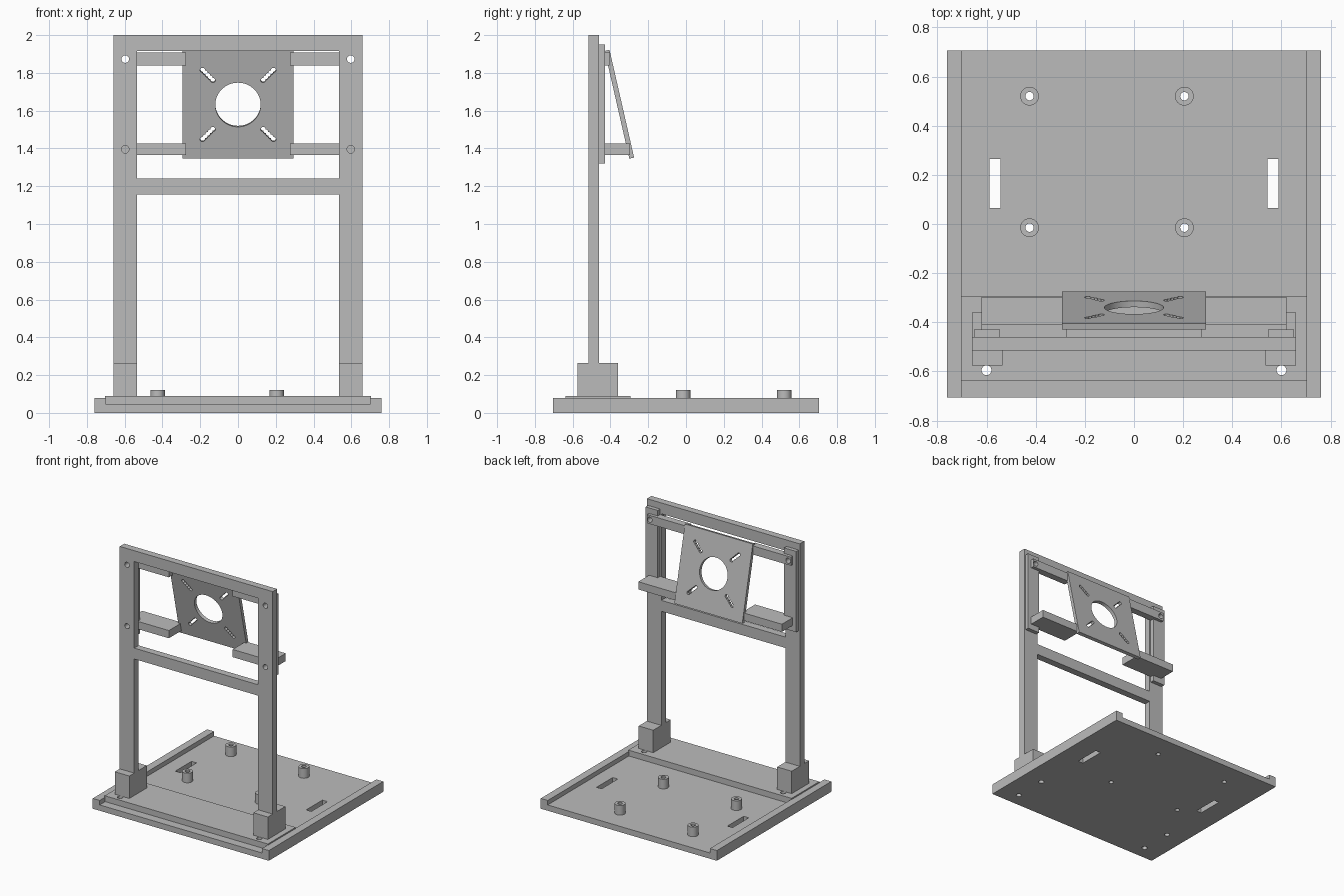
import bpy, bmesh, math
from mathutils import Matrix, Vector

cube = bpy.data.objects.get("Cube")
if cube:
    bpy.data.objects.remove(cube, do_unlink=True)

grey = bpy.data.materials.new("plain grey")
grey.use_nodes = True
grey.diffuse_color = (0.5, 0.5, 0.5, 1)
grey.node_tree.nodes["Principled BSDF"].inputs["Base Color"].default_value = (0.5, 0.5, 0.5, 1)


def finish(name, bm):
    me = bpy.data.meshes.new(name)
    bm.to_mesh(me)
    bm.free()
    me.materials.append(grey)
    ob = bpy.data.objects.new(name, me)
    bpy.context.collection.objects.link(ob)
    return ob


def box(name, x, y, z):
    """Box from (min, max) pairs."""
    bm = bmesh.new()
    size = Matrix.Diagonal((x[1] - x[0], y[1] - y[0], z[1] - z[0], 1))
    mid = Matrix.Translation([(a + b) / 2 for a, b in (x, y, z)])
    bmesh.ops.create_cube(bm, size=1, matrix=mid @ size)
    return finish(name, bm)


def cylinder(name, centre, radius, depth, axis="Z", sides=32):
    bm = bmesh.new()
    turn = Matrix.Rotation(math.pi / 2, 4, "X") if axis == "Y" else Matrix()
    bmesh.ops.create_cone(bm, cap_ends=True, segments=sides, radius1=radius, radius2=radius,
                          depth=depth, matrix=Matrix.Translation(centre) @ turn)
    return finish(name, bm)


def cut(target, cutter):
    """Subtract the cutter, then remove it."""
    cutter.hide_render = True
    mod = target.modifiers.new("cut", "BOOLEAN")
    mod.operation, mod.solver, mod.object = "DIFFERENCE", "EXACT", cutter
    bpy.context.view_layer.objects.active = target
    bpy.ops.object.modifier_apply(modifier=mod.name)
    bpy.data.objects.remove(cutter, do_unlink=True)


def smooth(ob):
    bpy.ops.object.select_all(action="DESELECT")
    ob.select_set(True)
    bpy.context.view_layer.objects.active = ob
    bpy.ops.object.shade_smooth_by_angle(angle=math.radians(30))


SIDES = (("right", -1), ("left", 1))


def span(s, a, b):
    return tuple(sorted((s * a, s * b)))


# Base tray with raised side rails
FLOOR = 0.045
base = box("base_tray", (-0.76, 0.76), (-0.705, 0.705), (0, 0.08))
cut(base, box("channel", (-0.70, 0.70), (-1, 1), (FLOOR, 0.2)))
for _, s in SIDES:
    cut(base, box("strap_slot", span(s, 0.543, 0.587), (0.065, 0.265), (-0.1, 0.2)))

# Inlay plate under the uprights
inlay = box("inlay_plate", (-0.704, 0.704), (-0.637, -0.295), (FLOOR, 0.09))
for _, s in SIDES:
    for y in (-0.595, -0.34):
        for part in (base, inlay):
            cut(part, cylinder("bolt_hole", (s * 0.6, y, 0), 0.02, 0.5))

# Hollow standoffs
for i, x in enumerate((-0.425, 0.205)):
    for j, y in enumerate((-0.015, 0.52)):
        post = cylinder(f"standoff_{i}{j}", (x, y, (FLOOR + 0.12) / 2), 0.038, 0.12 - FLOOR)
        for part in (post, base):
            cut(part, cylinder("screw_hole", (x, y, 0), 0.017, 0.5))
        smooth(post)

# Upright frame with two windows
frame = box("upright_frame", (-0.66, 0.66), (-0.515, -0.46), (0.265, 2.0))
for z in ((0.1, 1.155), (1.24, 1.915)):
    cut(frame, box("window", (-0.535, 0.535), (-0.6, -0.4), z))

for side, s in SIDES:
    # Foot, backing strip and the two brackets on each side
    box(f"{side}_foot", span(s, 0.535, 0.66), (-0.575, -0.36), (0.09, 0.265))
    strip = box(f"{side}_backing_strip", span(s, 0.545, 0.65), (-0.46, -0.43), (1.32, 1.95))
    upper = box(f"{side}_upper_bracket", span(s, 0.275, 0.62), (-0.459, -0.406), (1.84, 1.907))
    box(f"{side}_lower_bracket", span(s, 0.275, 0.62), (-0.459, -0.297), (1.365, 1.425))
    for part in (frame, strip, upper):
        cut(part, cylinder("upper_bolt_hole", (s * 0.597, -0.45, 1.873), 0.02, 0.4, "Y"))
    cut(frame, cylinder("lower_bolt_hole", (s * 0.597, -0.5, 1.395), 0.02, 0.2, "Y"))
    smooth(strip)
    smooth(upper)

# Tilted mounting plate, built flat and then leaned back
plate = box("mounting_plate", (-0.293, 0.293), (-0.013, 0.013), (-0.2925, 0.2925))
cut(plate, cylinder("centre_hole", (0, 0, 0), 0.12, 0.2, "Y", 64))
for sx in (-1, 1):
    for sz in (-1, 1):
        for k in range(5):  # scalloped diagonal slot
            d = 0.133 + 0.0137 * k
            cut(plate, cylinder("slot_hole", (sx * d, 0, sz * d), 0.013, 0.2, "Y", 16))
plate.data.transform(Matrix.Translation((0, -0.3525, 1.634)) @
                     Matrix.Rotation(math.atan2(0.13, 0.57), 4, "X"))

for ob in (base, inlay, frame, plate):
    smooth(ob)
